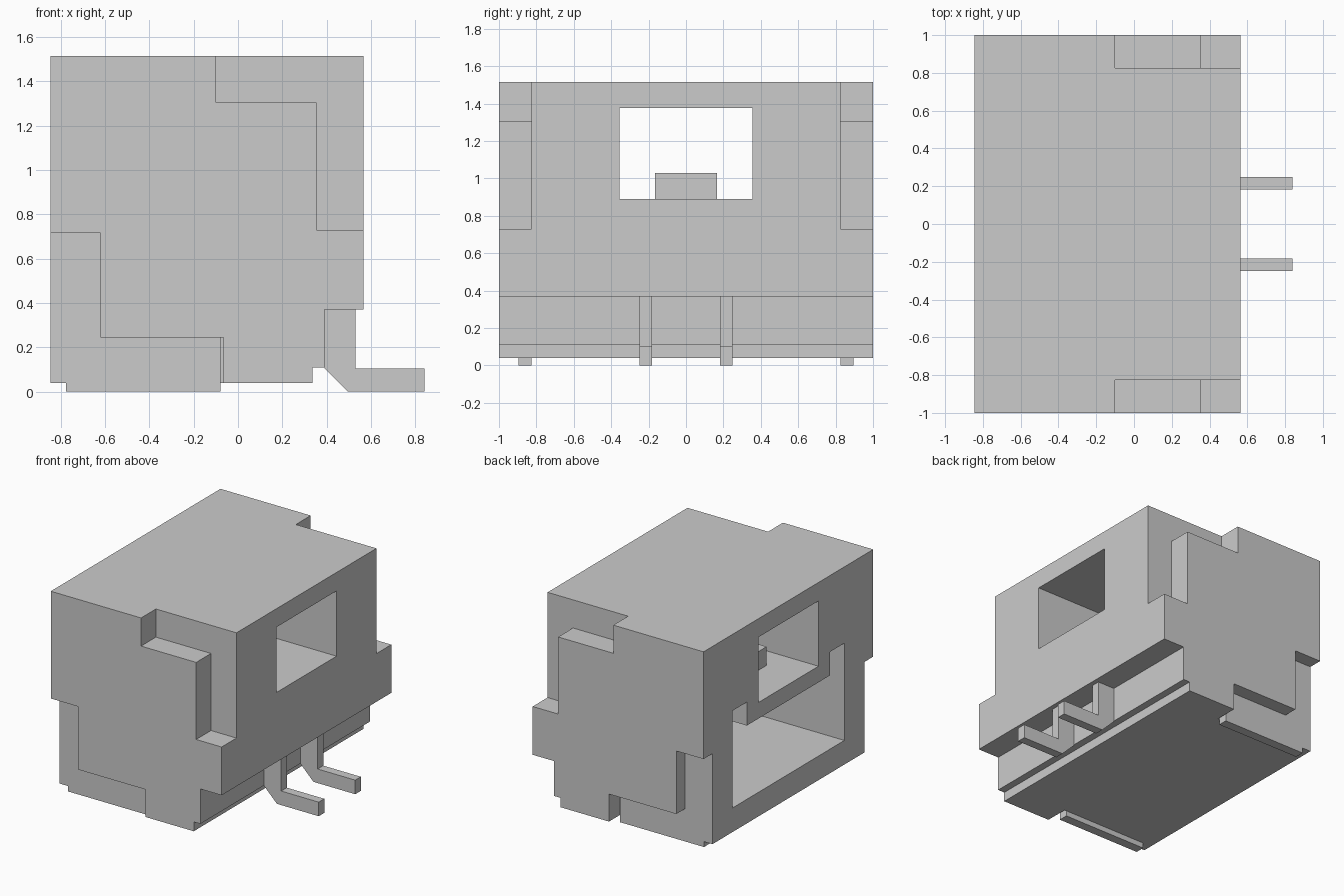
import bpy
import bmesh

if "Cube" in bpy.data.objects:
    bpy.data.objects.remove(bpy.data.objects["Cube"])


def prism(name, profile, lo, hi, axis="y"):
    """Extrude a closed profile: (x, z) along y, or (y, z) along x."""
    bm = bmesh.new()
    if axis == "y":
        verts = [bm.verts.new((a, lo, b)) for a, b in profile]
        step = (0, hi - lo, 0)
    else:
        verts = [bm.verts.new((lo, a, b)) for a, b in profile]
        step = (hi - lo, 0, 0)
    face = bm.faces.new(verts)
    ext = bmesh.ops.extrude_face_region(bm, geom=[face])
    moved = [v for v in ext["geom"] if isinstance(v, bmesh.types.BMVert)]
    bmesh.ops.translate(bm, verts=moved, vec=step)
    bmesh.ops.recalc_face_normals(bm, faces=bm.faces)
    mesh = bpy.data.meshes.new(name)
    bm.to_mesh(mesh)
    bm.free()
    obj = bpy.data.objects.new(name, mesh)
    bpy.context.collection.objects.link(obj)
    return obj


def rect(a0, a1, b0, b1):
    return [(a0, b0), (a1, b0), (a1, b1), (a0, b1)]


def cut(target, cutter):
    mod = target.modifiers.new("cut", "BOOLEAN")
    mod.operation = "DIFFERENCE"
    mod.solver = "EXACT"
    mod.object = cutter
    bpy.context.view_layer.objects.active = target
    bpy.ops.object.modifier_apply(modifier=mod.name)
    bpy.data.objects.remove(cutter)


# Housing: side profile with the stepped lower rear edge
body = prism("housing", [
    (-0.845, 0.04), (0.335, 0.04), (0.335, 0.11), (0.39, 0.11),
    (0.39, 0.37), (0.565, 0.37), (0.565, 1.515), (-0.845, 1.515)], -1, 1)

# L-shaped notches on both sides: upper rear corner and lower mating corner
upper = [(-0.10, 1.7), (-0.10, 1.305), (0.355, 1.305), (0.355, 0.73),
         (0.7, 0.73), (0.7, 1.7)]
lower = [(-1, 0.715), (-0.62, 0.715), (-0.62, 0.245), (-0.065, 0.245),
         (-0.065, -0.2), (-1, -0.2)]
for side in (-1, 1):
    for profile in (upper, lower):
        cut(body, prism("notch_cutter", profile, side * 0.825, side * 1.2))

# Latch window right through, and the blind plug cavity with raised ears
cut(body, prism("window_cutter", rect(-0.355, 0.355, 0.89, 1.377), -1, 1, "x"))
half = [(0.66, 0.22), (0.66, 0.945), (0.49, 0.945), (0.49, 0.77)]
mouth = half + [(-y, z) for y, z in reversed(half)]
cut(body, prism("cavity_cutter", mouth, -1, 0.2, "x"))

# Latch catch on the window floor
prism("latch_catch", rect(-0.165, 0.165, 0.88, 1.03), -0.55, -0.25, "x")

# Solder tabs lying in the lower side notches
tab = [(-0.845, 0.715), (-0.62, 0.715), (-0.62, 0.245), (-0.08, 0.245),
       (-0.08, 0), (-0.775, 0), (-0.775, 0.04), (-0.845, 0.04)]
for side, label in ((-1, "front"), (1, "back")):
    prism("solder_tab_" + label, tab, side * 0.825, side * 0.895)

# Contact pins: blade in the cavity, leg down the rear, foot on the board
pin = [(-0.3, 0.59), (0.53, 0.59), (0.53, 0.105), (0.84, 0.105), (0.84, 0),
       (0.495, 0), (0.39, 0.105), (0.39, 0.45), (-0.3, 0.45)]
for y, label in ((-0.215, "front"), (0.215, "back")):
    prism("contact_pin_" + label, pin, y - 0.033, y + 0.033)
